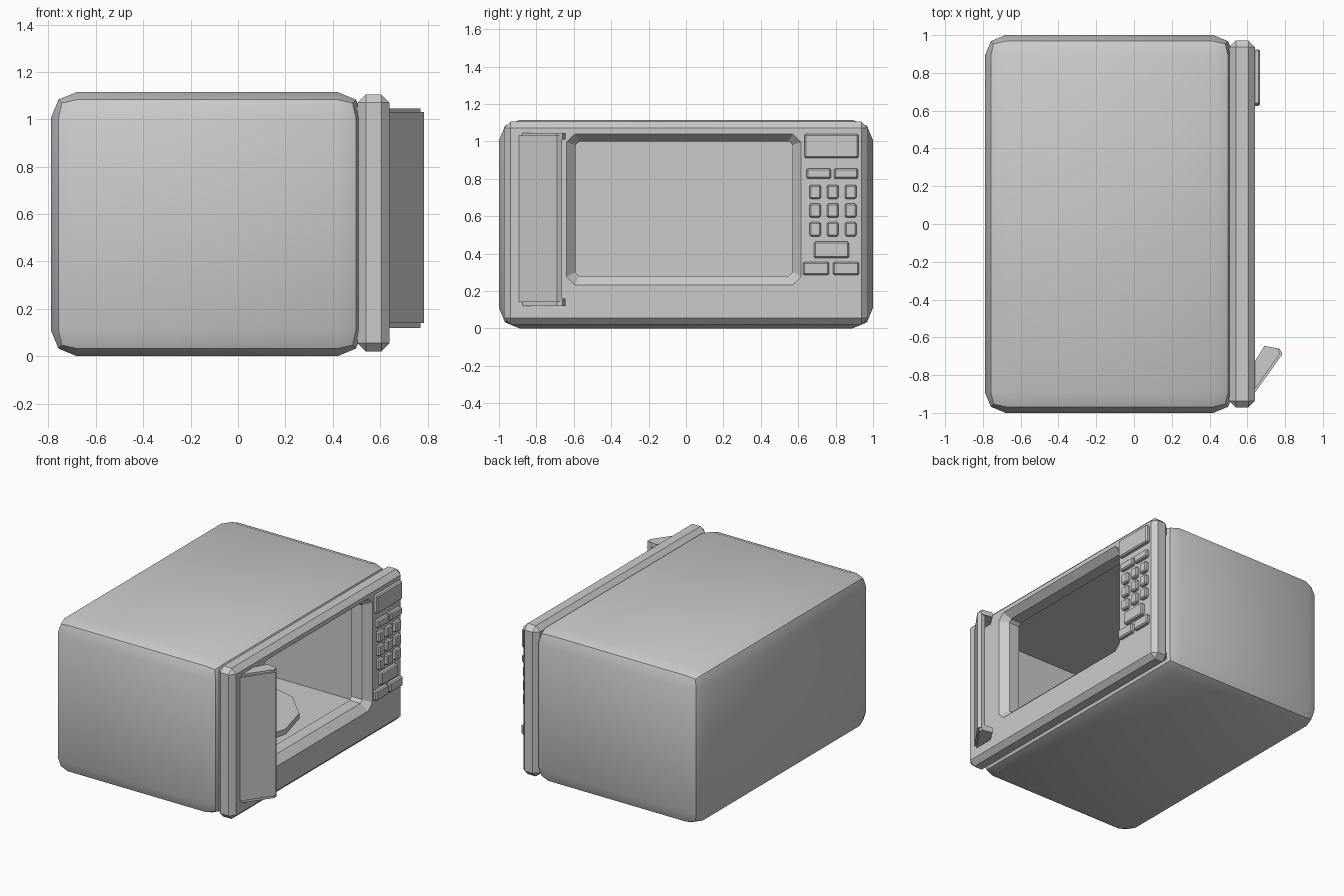
import bpy, bmesh, math

cube = bpy.data.objects.get("Cube")
if cube:
    bpy.data.objects.remove(cube, do_unlink=True)

grey = bpy.data.materials.new("appliance grey")
grey.use_nodes = True
grey.diffuse_color = (0.6, 0.6, 0.6, 1)
grey.node_tree.nodes["Principled BSDF"].inputs["Base Color"].default_value = (0.6, 0.6, 0.6, 1)


def add(name, bm):
    bmesh.ops.recalc_face_normals(bm, faces=bm.faces)
    mesh = bpy.data.meshes.new(name)
    bm.to_mesh(mesh)
    bm.free()
    mesh.materials.append(grey)
    ob = bpy.data.objects.new(name, mesh)
    bpy.context.collection.objects.link(ob)
    return ob


def box(name, x, y, z, bevel=0, segments=1):
    bm = bmesh.new()
    bmesh.ops.create_cube(bm, size=1)
    for v in bm.verts:
        v.co = [(lo + hi) / 2 + c * (hi - lo) for c, (lo, hi) in zip(v.co, (x, y, z))]
    if bevel:
        bmesh.ops.bevel(bm, geom=bm.edges[:], offset=bevel, segments=segments,
                        profile=0.5, affect='EDGES')
    return add(name, bm)


def loft(name, rings):
    """Closed solid through rings with equal point counts."""
    bm = bmesh.new()
    loops = [[bm.verts.new(p) for p in ring] for ring in rings]
    n = len(loops[0])
    for a, b in zip(loops, loops[1:]):
        for i in range(n):
            j = (i + 1) % n
            bm.faces.new((a[i], a[j], b[j], b[i]))
    bm.faces.new(loops[0])
    bm.faces.new(loops[-1])
    return add(name, bm)


def prism(name, profile, z0, z1):
    return loft(name, [[(x, y, z) for x, y in profile] for z in (z0, z1)])


def cut_rect(x, y0, y1, z0, z1, c):
    """Rectangle with clipped corners, facing x."""
    return [(x, y0 + c, z0), (x, y1 - c, z0), (x, y1, z0 + c), (x, y1, z1 - c),
            (x, y1 - c, z1), (x, y0 + c, z1), (x, y0, z1 - c), (x, y0, z0 + c)]


def carve(ob, cutter):
    mod = ob.modifiers.new("opening", 'BOOLEAN')
    mod.operation = 'DIFFERENCE'
    mod.solver = 'EXACT'
    mod.object = cutter
    cutter.hide_render = True
    cutter.hide_set(True)


# Hollow case
case = box("case", (-0.79, 0.53), (-1, 1), (0, 1.115), 0.11, 2)
bpy.context.view_layer.objects.active = case
case.select_set(True)
bpy.ops.object.shade_smooth_by_angle(angle=math.radians(30))
carve(case, box("cavity_cutter", (-0.73, 0.6), (-0.93, 0.93), (0.07, 1.05)))

# Front frame with a window opening that flares outward
door = box("front_frame", (0.505, 0.64), (-0.972, 0.972), (0.02, 1.105), 0.035)
carve(door, loft("window_cutter", [
    cut_rect(0.45, -0.59, 0.57, 0.28, 1.0, 0.02),
    cut_rect(0.59, -0.59, 0.57, 0.28, 1.0, 0.02),
    cut_rect(0.641, -0.64, 0.615, 0.23, 1.04, 0.045),
    cut_rect(0.70, -0.64, 0.615, 0.23, 1.04, 0.045)]))

# Turntable plate on its hub
for name, r, z0, z1 in (("turntable", 0.5, 0.21, 0.25), ("turntable_hub", 0.1, 0.06, 0.22)):
    prism(name, [(-0.12 + r * math.cos(i * math.tau / 12), r * math.sin(i * math.tau / 12))
                 for i in range(12)], z0, z1)

# Handle: slanted grip with a bracket at each end
prism("handle_grip", [(0.635, -0.9), (0.785, -0.69), (0.772, -0.662), (0.74, -0.662),
                      (0.635, -0.82)], 0.14, 1.03)
for name, z0, z1 in (("handle_lower_bracket", 0.12, 0.16), ("handle_upper_bracket", 1.01, 1.045)):
    prism(name, [(0.635, -0.88), (0.77, -0.69), (0.768, -0.66), (0.69, -0.645),
                 (0.635, -0.735)], z0, z1)

# Display and keypad
keys = [("display", 0.778, 0.975, 0.29, 0.13),
        ("wide_key", 0.778, 0.42, 0.185, 0.09)]
for y in (0.71, 0.855):
    keys.append(("upper_key", y, 0.828, 0.13, 0.055))
for y in (0.695, 0.855):
    keys.append(("lower_key", y, 0.32, 0.14, 0.07))
for row in range(3):
    for col in range(3):
        keys.append(("number_key", 0.69 + col * 0.095, 0.73 - row * 0.1, 0.062, 0.075))
for name, y, z, w, h in keys:
    box(name, (0.62, 0.667), (y - w / 2, y + w / 2), (z - h / 2, z + h / 2), 0.008)
